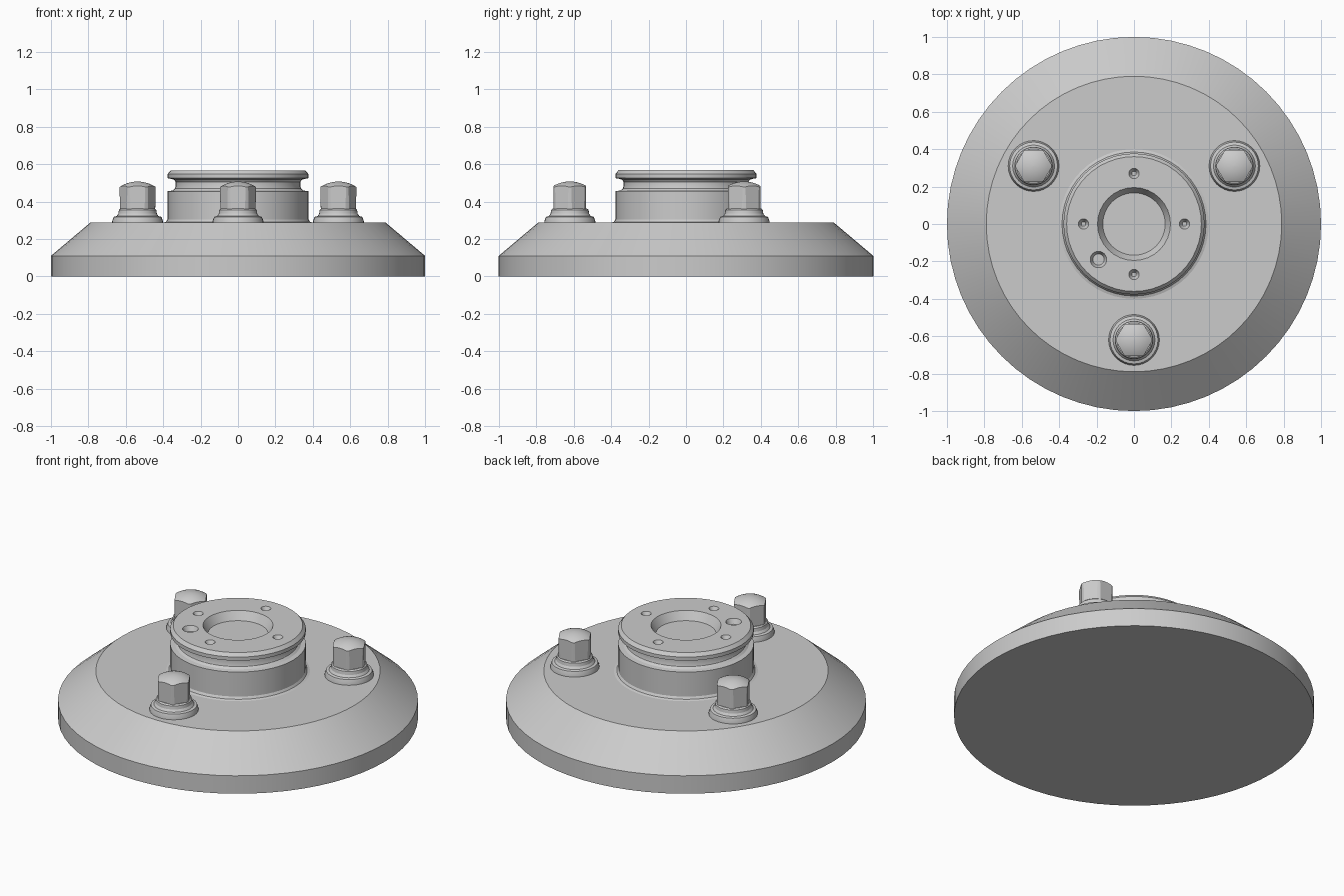
import bpy, math
from math import sin, cos, pi, radians

cube = bpy.data.objects.get("Cube")
if cube:
    bpy.data.objects.remove(cube)

metal = bpy.data.materials.new("grey metal")
metal.use_nodes = True
GREY = (0.6, 0.6, 0.6, 1)
metal.diffuse_color = GREY
metal.node_tree.nodes["Principled BSDF"].inputs["Base Color"].default_value = GREY


def lathe(name, profile, sides, at=(0, 0, 0)):
    """Closed solid of revolution; profile runs bottom to top as (radius, height)."""
    verts = [(r * cos(2 * pi * i / sides), r * sin(2 * pi * i / sides), z)
             for r, z in profile for i in range(sides)]
    faces = [(k * sides + i, k * sides + (i + 1) % sides,
              (k + 1) * sides + (i + 1) % sides, (k + 1) * sides + i)
             for k in range(len(profile) - 1) for i in range(sides)]
    faces.append(tuple(reversed(range(sides))))
    faces.append(tuple(range(len(verts) - sides, len(verts))))
    mesh = bpy.data.meshes.new(name)
    mesh.from_pydata(verts, [], faces)
    mesh.materials.append(metal)
    obj = bpy.data.objects.new(name, mesh)
    obj.location = at
    bpy.context.collection.objects.link(obj)
    return obj


def activate(obj):
    bpy.ops.object.select_all(action="DESELECT")
    obj.select_set(True)
    bpy.context.view_layer.objects.active = obj


def boolean(obj, cutter, operation):
    cutter.hide_render = True
    mod = obj.modifiers.new("cut", "BOOLEAN")
    mod.operation, mod.object, mod.solver = operation, cutter, "EXACT"
    activate(obj)
    bpy.ops.object.modifier_apply(modifier=mod.name)
    bpy.data.objects.remove(cutter)


def smooth(obj):
    activate(obj)
    bpy.ops.object.shade_smooth_by_angle(angle=radians(25))


# Wide bevelled disc
DECK = 0.287
smooth(lathe("base_disc", [(1, 0), (1, 0.11), (0.79, DECK)], 64))

# Central hub with foot fillet, groove and top flange
TOP = 0.567
hub = lathe("hub", [(0.4, DECK - 0.02), (0.4, DECK), (0.385, 0.292), (0.377, 0.305),
                    (0.377, 0.455), (0.35, 0.459), (0.337, 0.47), (0.333, 0.485),
                    (0.333, 0.505), (0.342, 0.517), (0.36, 0.522), (0.377, 0.525),
                    (0.377, 0.547), (0.36, TOP)], 48)


def drill(x, y, top_r, low_r, depth):
    slope = (top_r - low_r) / depth
    cutter = lathe("cutter", [(low_r, TOP - depth), (top_r + slope * 0.02, TOP + 0.02)],
                   32, (x, y, 0))
    boolean(hub, cutter, "DIFFERENCE")


# Bore, four small holes and one larger offset hole
drill(0, 0, 0.195, 0.167, 0.05)
for i in range(4):
    drill(0.27 * cos(i * pi / 2), 0.27 * sin(i * pi / 2), 0.028, 0.012, 0.03)
drill(-0.19, -0.19, 0.044, 0.03, 0.03)
smooth(hub)

# Three studs: round collar and domed hex head
DOME_R, DOME_TOP = 0.175, 0.507
for label, angle in (("front", -90), ("left", 30), ("right", 150)):
    at = (0.62 * cos(radians(angle)), 0.62 * sin(radians(angle)), 0)
    collar = lathe(label + "_stud_collar",
                   [(0.136, DECK - 0.01), (0.136, 0.295), (0.128, 0.318), (0.112, 0.322),
                    (0.103, 0.335), (0.1, 0.355), (0.092, 0.362)], 32, at)
    head = lathe(label + "_stud_head", [(0.1, 0.34), (0.1, 0.53)], 6, at)
    dome = [(0.094, 0.33)]
    for k in range(6):
        r = 0.094 * (1 - k / 5) + 0.002
        dome.append((r, DOME_TOP - DOME_R + math.sqrt(DOME_R ** 2 - r ** 2)))
    boolean(head, lathe("cutter", dome, 48, at), "INTERSECT")
    smooth(collar)
    smooth(head)
